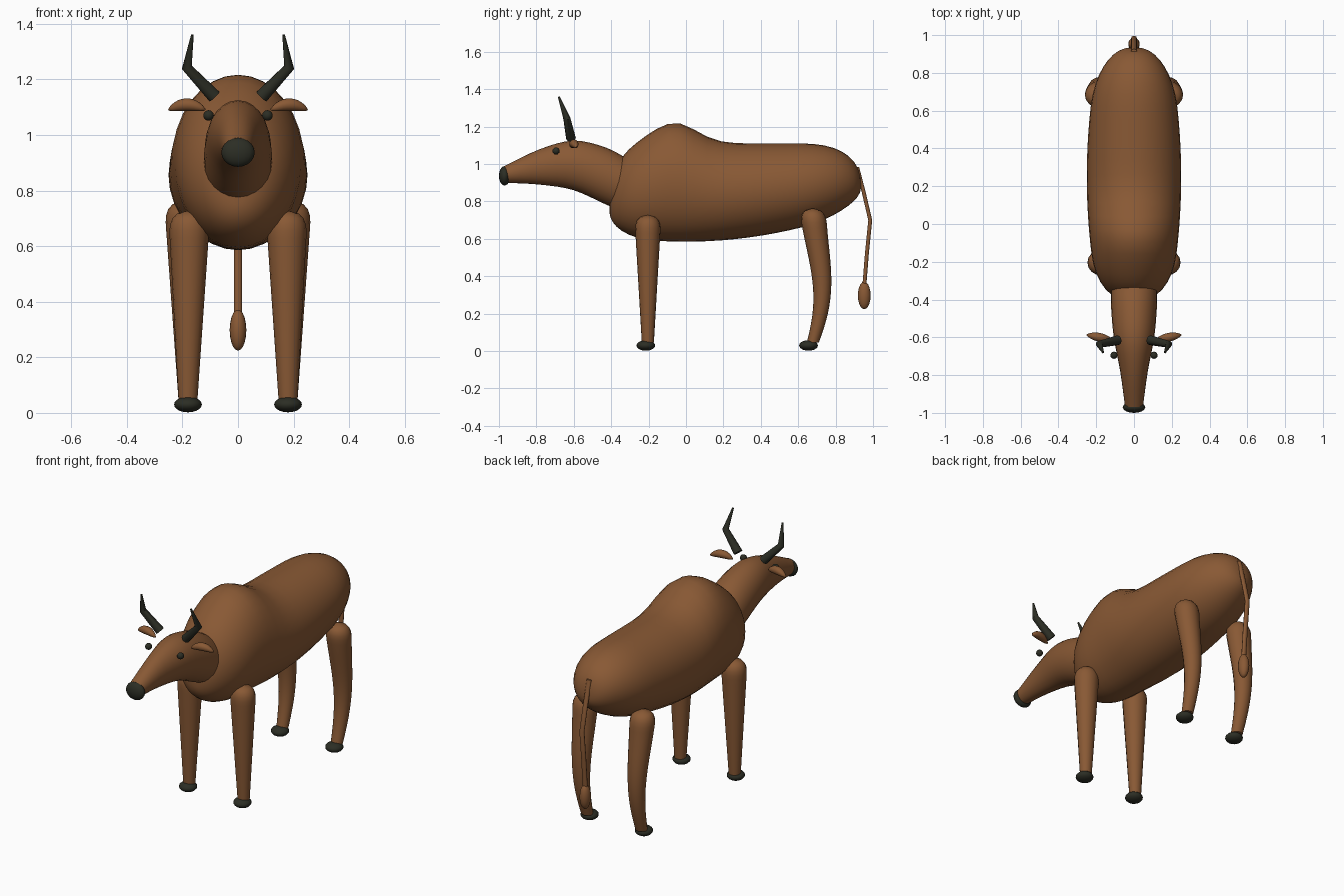
import bpy, bmesh
from math import cos, sin, pi, exp, radians
from mathutils import Vector

cube = bpy.data.objects.get("Cube")
if cube:
    bpy.data.objects.remove(cube, do_unlink=True)


def material(name, rgb):
    mat = bpy.data.materials.new(name)
    mat.use_nodes = True
    mat.diffuse_color = (*rgb, 1)
    bsdf = next(n for n in mat.node_tree.nodes if n.type == 'BSDF_PRINCIPLED')
    bsdf.inputs["Base Color"].default_value = (*rgb, 1)
    return mat


brown = material("brown hide", (0.25, 0.1, 0.035))
dark = material("dark horn", (0.025, 0.027, 0.018))
X, Y, Z = Vector((1, 0, 0)), Vector((0, 1, 0)), Vector((0, 0, 1))


def finish(name, bm, mat, angle):
    bmesh.ops.recalc_face_normals(bm, faces=bm.faces)
    mesh = bpy.data.meshes.new(name)
    bm.to_mesh(mesh)
    bm.free()
    mesh.materials.append(mat)
    obj = bpy.data.objects.new(name, mesh)
    bpy.context.collection.objects.link(obj)
    bpy.ops.object.select_all(action='DESELECT')
    obj.select_set(True)
    bpy.context.view_layer.objects.active = obj
    bpy.ops.object.shade_smooth_by_angle(angle=radians(angle))


def loft(name, rings, mat, u=None, v=None, sides=24, angle=60):
    """Skin oval rings, each a centre, a radius along u and a radius along v.
    Without u and v, every ring is square to the path."""
    bm = bmesh.new()
    centres = [Vector(centre) for centre, ru, rv in rings]
    last = len(rings) - 1
    loops = []
    for i, (centre, ru, rv) in enumerate(rings):
        a, b = u, v
        if u is None:
            along = (centres[min(i + 1, last)] - centres[max(i - 1, 0)]).normalized()
            a = (Y - along * Y.dot(along)).normalized()
            b = along.cross(a)
        turns = [2 * pi * k / sides for k in range(sides)]
        loops.append([bm.verts.new(centres[i] + a * (ru * cos(t)) + b * (rv * sin(t)))
                      for t in turns])
    for low, high in zip(loops, loops[1:]):
        for k in range(sides):
            n = (k + 1) % sides
            bm.faces.new((low[k], low[n], high[n], high[k]))
    bm.faces.new(loops[0])
    bm.faces.new(loops[-1])
    finish(name, bm, mat, angle)


def ellipsoid(name, centre, radii, mat):
    bm = bmesh.new()
    bmesh.ops.create_uvsphere(bm, u_segments=16, v_segments=10, radius=1)
    bmesh.ops.scale(bm, vec=radii, verts=bm.verts)
    bmesh.ops.translate(bm, vec=centre, verts=bm.verts)
    finish(name, bm, mat, 60)


def rounded(t):
    """Falls from full size at t = 0 to nearly nothing at t = 1."""
    return (1 - min(max(t, 0), 0.999) ** 2.5) ** 0.4


def smooth(points, steps=4):
    """Even curve through the given points."""
    points = [Vector(p) for p in points]
    ends = [points[0]] + points + [points[-1]]
    curve = []
    for a, b, c, d in zip(ends, ends[1:], ends[2:], ends[3:]):
        for k in range(steps):
            t = k / steps
            curve.append(b + ((c - a) + ((a * 2 - b * 5 + c * 4 - d)
                              + (b * 3 - a - c * 3 + d) * t) * t) * (t / 2))
    return curve + [points[-1]]


def body_ring(y):
    front = rounded((-0.15 - y) / 0.26)
    size = front * rounded((y - 0.6) / 0.335)
    pivot = 0.76 if y < 0 else 0.88
    hump = 0.11 * exp(-((y + 0.06) / 0.165) ** 2)
    top = pivot + (1.11 + hump - pivot) * size
    bottom = pivot + (0.585 + 0.2 * y * y - pivot) * size
    width = (0.25 - 0.15 * (y - 0.25) ** 2) * size
    return (0, y, (top + bottom) / 2), width, (top - bottom) / 2


# Humped body, with rings closer together towards both ends
count = 28
loft("body", [body_ring(0.2625 - 0.6725 * cos(pi * i / count)) for i in range(count + 1)],
     brown, X, Z, 32, 80)

# Neck and head as y, underside, top and half width
neck = smooth([(-0.27, 0.72, 1), (-0.42, 0.78, 1.085), (-0.6, 0.86, 1.125),
               (-0.78, 0.89, 1.08), (-0.97, 0.9, 0.99)])
widths = smooth([(w, 0, 0) for w in (0.12, 0.122, 0.107, 0.073, 0.047)])
loft("neck_and_head", [((0, y, (low + top) / 2), w.x, (top - low) / 2)
                       for (y, low, top), w in zip(neck, widths)], brown, X, Z)
ellipsoid("nose", (0, -0.97, 0.937), (0.06, 0.03, 0.052), dark)


def leg(name, side, hip, ankle, y, top, bow):
    """Tapered leg with a domed top, bowed backward by bow."""
    rings = []
    steps = 20
    for i in range(steps + 1):
        t = (i / steps) ** 1.4
        z = top + (0.045 - top) * t
        r = (0.076 - 0.042 * t) * rounded(1 - (top - z) / 0.09)
        centre = (side * (hip + (ankle - hip) * t), y + bow * sin(pi * t ** 1.4), z)
        rings.append((centre, r, r * 0.95))
    loft(name, rings, brown, X, Y, 16)


for label, s in (("left", 1), ("right", -1)):
    # Legs and hooves
    leg(label + "_front_leg", s, 0.175, 0.18, -0.204, 0.727, 0)
    leg(label + "_hind_leg", s, 0.19, 0.18, 0.678, 0.762, 0.05)
    for end, y in (("front", -0.215), ("hind", 0.655)):
        ellipsoid(f"{label}_{end}_hoof", (s * 0.18, y, 0.03), (0.05, 0.05, 0.028), dark)

    # Eyes and drooping leaf-shaped ears
    ellipsoid(label + "_eye", (s * 0.106, -0.695, 1.07), (0.019, 0.019, 0.019), dark)
    ear = []
    for i in range(11):
        t = i / 10
        r = 0.003 + 0.02 * sin(pi * t) ** 0.7
        ear.append(((s * (0.118 + 0.132 * t), -0.612 + 0.025 * t,
                     1.09 + 0.019 * sin(pi * t)), r, r))
    loft(label + "_ear", ear, brown, sides=14)

    # Bent horns
    loft(label + "_horn", [((s * x, y, z), r, r) for x, y, z, r in (
        (0.085, -0.615, 1.138, 0.026), (0.184, -0.637, 1.243, 0.019),
        (0.164, -0.68, 1.36, 0.005))], dark, sides=10, angle=40)

# Tail and its tuft
loft("tail", [((0, y, z), 0.015, 0.011) for y, z in (
    (0.915, 0.985), (0.95, 0.85), (0.985, 0.7), (0.967, 0.52), (0.952, 0.33))],
    brown, X, Y, 10)
ellipsoid("tail_tuft", (0, 0.953, 0.298), (0.03, 0.034, 0.074), brown)
